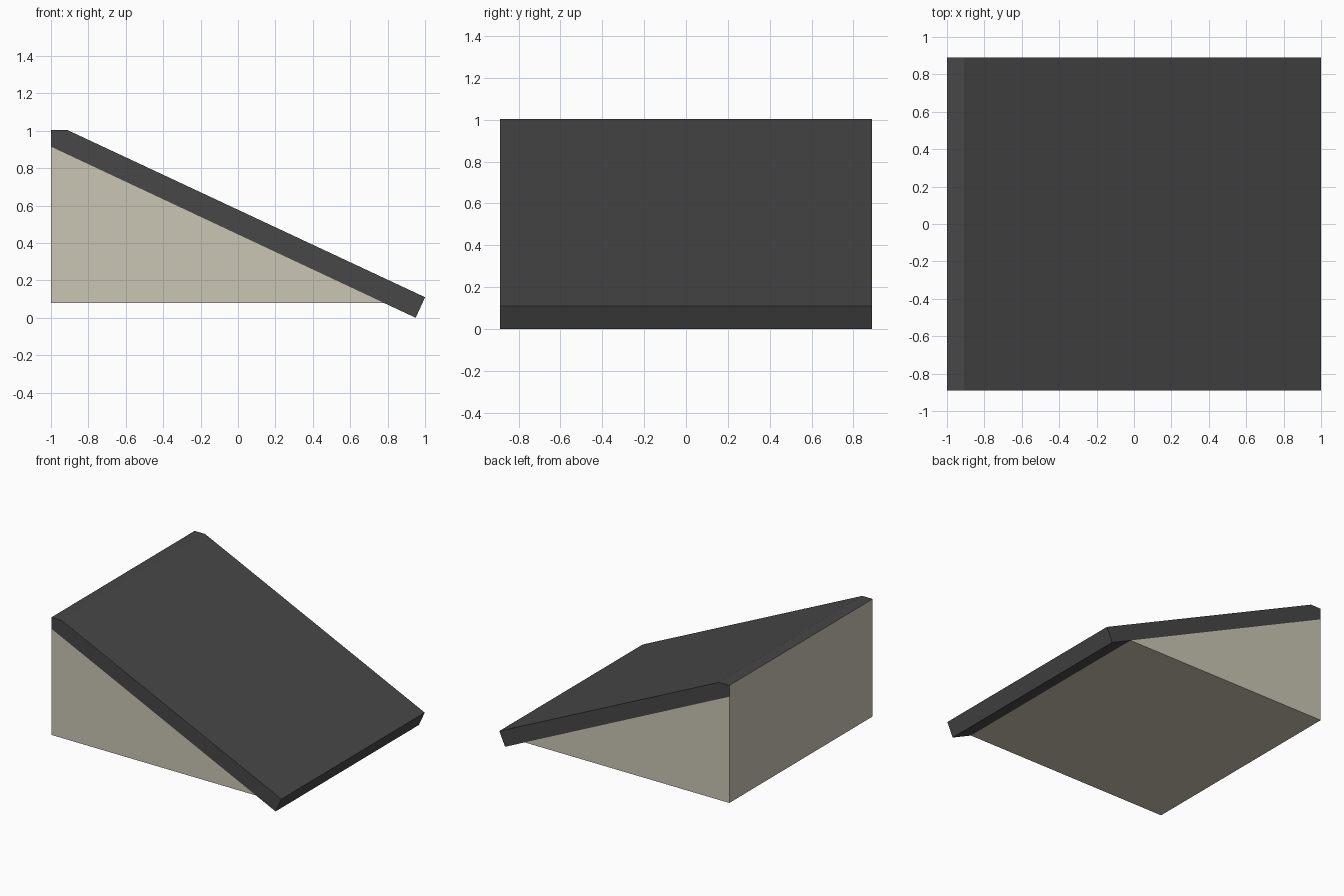
import bpy
import bmesh

cube = bpy.data.objects.get("Cube")
if cube:
    bpy.data.objects.remove(cube, do_unlink=True)

HALF_DEPTH = 0.89


def make_material(name, colour):
    mat = bpy.data.materials.new(name)
    mat.use_nodes = True
    mat.diffuse_color = (*colour, 1)
    bsdf = mat.node_tree.nodes["Principled BSDF"]
    bsdf.inputs["Base Color"].default_value = (*colour, 1)
    bsdf.inputs["Roughness"].default_value = 0.9
    return mat


def extrude_profile(name, profile, materials):
    """Extrude an x-z outline through the full depth of the model."""
    bm = bmesh.new()
    outline = bm.faces.new([bm.verts.new((x, -HALF_DEPTH, z)) for x, z in profile])
    result = bmesh.ops.extrude_face_region(bm, geom=[outline], use_keep_orig=True)
    verts = [v for v in result["geom"] if isinstance(v, bmesh.types.BMVert)]
    bmesh.ops.translate(bm, verts=verts, vec=(0, 2 * HALF_DEPTH, 0))
    bmesh.ops.recalc_face_normals(bm, faces=bm.faces)
    mesh = bpy.data.meshes.new(name)
    bm.to_mesh(mesh)
    bm.free()
    for mat in materials:
        mesh.materials.append(mat)
    obj = bpy.data.objects.new(name, mesh)
    bpy.context.collection.objects.link(obj)
    return obj


plaster = make_material("beige plaster", (0.59, 0.56, 0.455))
slate = make_material("dark slate", (0.063, 0.063, 0.063))

# Triangular wall block under the slope
extrude_profile("wall_block", [(-1, 0.08), (0.78, 0.08), (-1, 0.915)], [plaster])

# Sloping roof slab, levelled at the ridge
roof = extrude_profile(
    "roof_slab",
    [(-1, 0.915), (0.95, 0), (1, 0.11), (-0.91, 1.003), (-1, 1.003)],
    [slate, plaster],
)

# The upright end of the slab continues the wall colour
for face in roof.data.polygons:
    if face.normal.x < -0.99:
        face.material_index = 1
